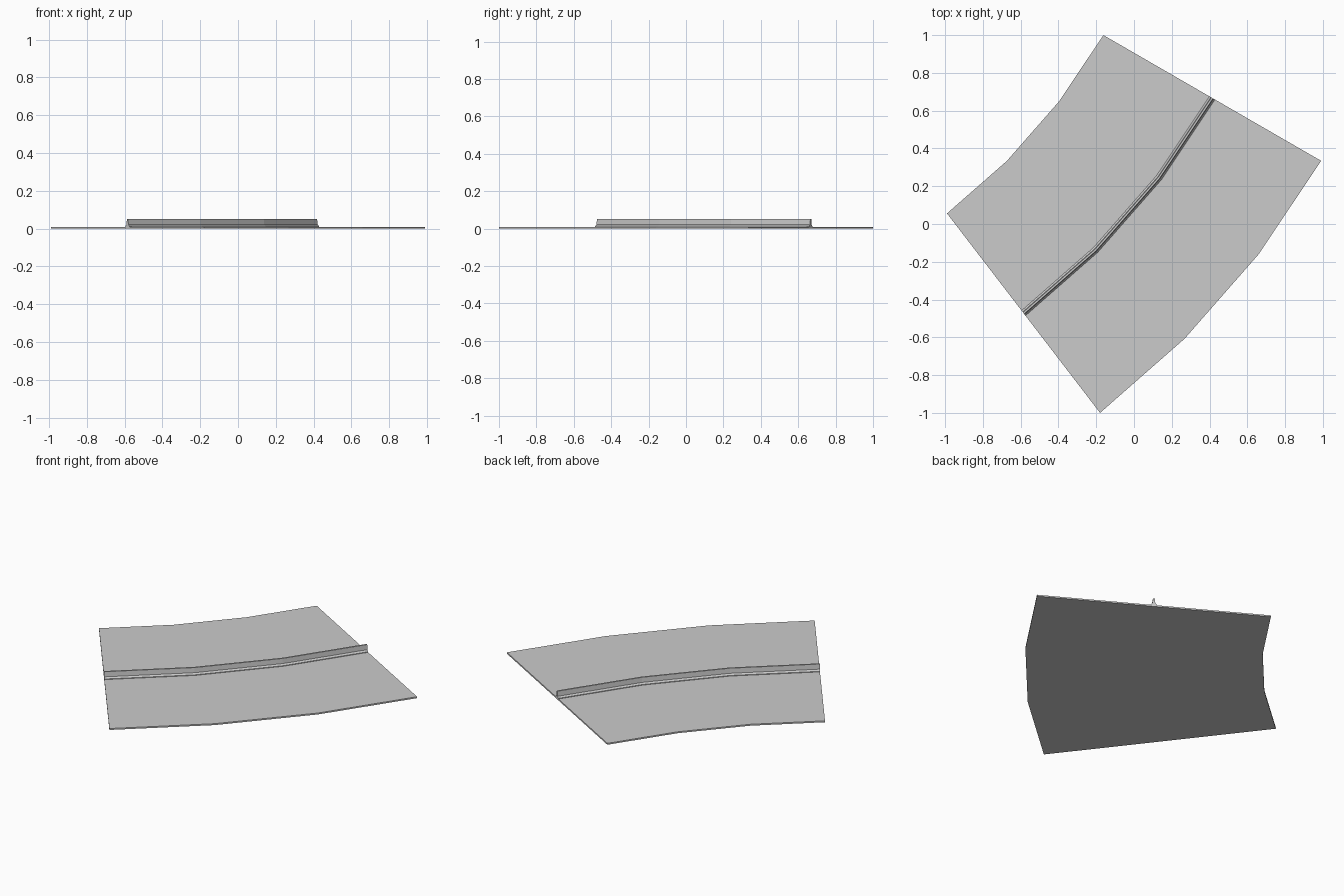
import bpy, bmesh, math

if "Cube" in bpy.data.objects:
    bpy.data.objects.remove(bpy.data.objects["Cube"])

CENTRE = (-2.949, 2.609)          # centre of the road's bend
ANGLES = [math.radians(a) for a in (-52.5, -45.0, -37.5, -30.0)]
R_IN, R_OUT = 3.218, 4.549
R_MID = (R_IN + R_OUT) / 2
SLAB = 0.009


def sweep(name, profile):
    """Sweep a closed (radius, z) profile around the bend and cap both ends."""
    bm = bmesh.new()
    rings = [[bm.verts.new((CENTRE[0] + r * math.cos(a),
                            CENTRE[1] + r * math.sin(a), z))
              for r, z in profile] for a in ANGLES]
    n = len(profile)
    for a, b in zip(rings, rings[1:]):
        for i in range(n):
            j = (i + 1) % n
            bm.faces.new((a[i], a[j], b[j], b[i]))
    bm.faces.new(rings[0])
    bm.faces.new(rings[-1])
    bmesh.ops.recalc_face_normals(bm, faces=bm.faces)
    mesh = bpy.data.meshes.new(name)
    bm.to_mesh(mesh)
    bm.free()
    obj = bpy.data.objects.new(name, mesh)
    bpy.context.collection.objects.link(obj)
    return obj


# Flat road slab
sweep("road_slab", [(R_IN, 0), (R_OUT, 0), (R_OUT, SLAB), (R_IN, SLAB)])

# Median barrier: vertical foot, sloped shoulder, steep wall (mirrored profile)
half = [(0.017, SLAB), (0.017, 0.013), (0.008, 0.022), (0.005, 0.052)]
sweep("median_barrier",
      [(R_MID + w, z) for w, z in half] +
      [(R_MID - w, z) for w, z in reversed(half)])
